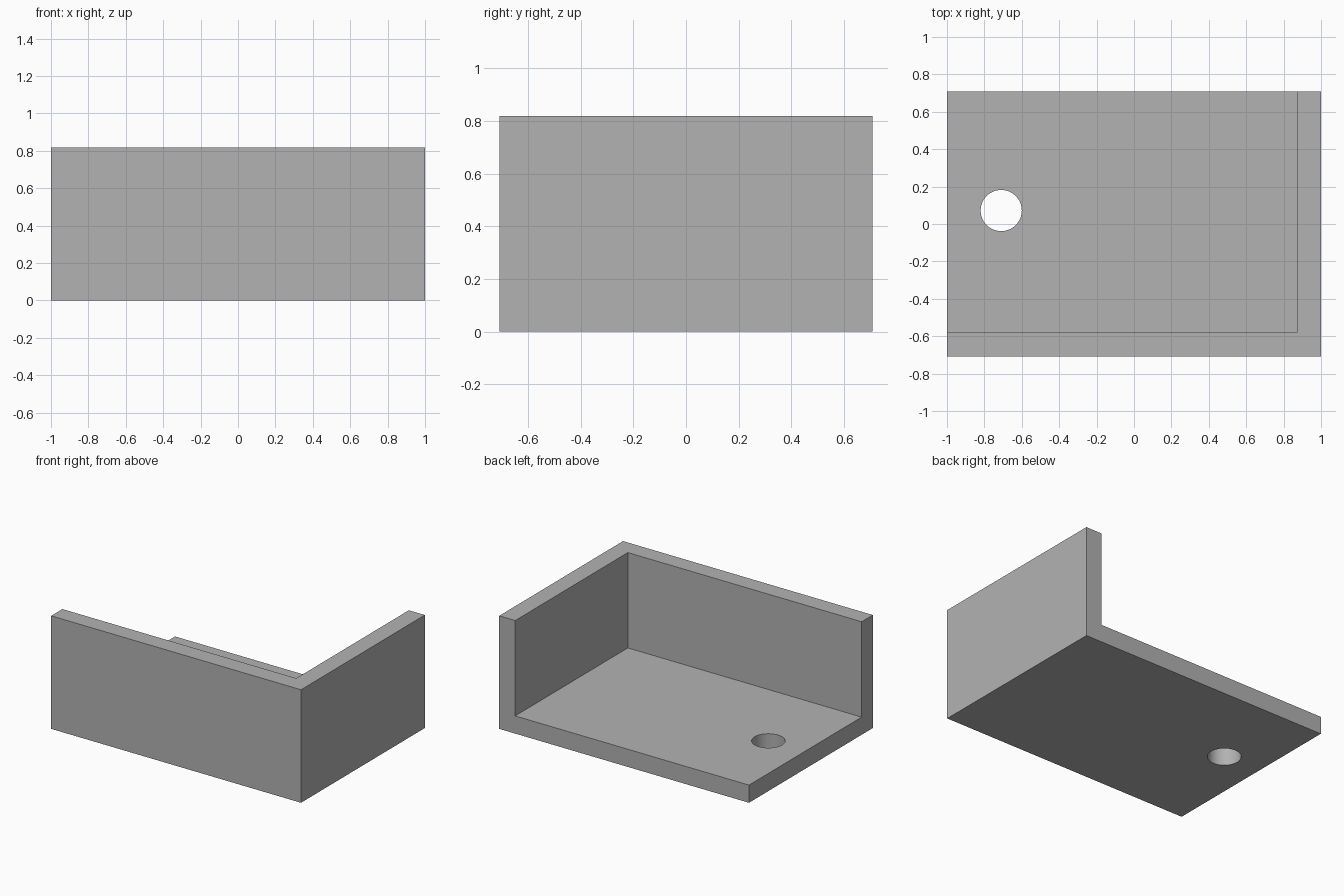
import bpy, math

cube = bpy.data.objects.get("Cube")
if cube:
    bpy.data.objects.remove(cube, do_unlink=True)

# Overall size
HALF_X, HALF_Y, HEIGHT, WALL = 1.0, 0.708, 0.818, 0.128
HOLE_X, HOLE_Y, HOLE_R = -0.71, 0.072, 0.11

grey = bpy.data.materials.new("plain grey")
grey.use_nodes = True
colour = (0.448, 0.448, 0.448, 1)
grey.diffuse_color = colour
grey.node_tree.nodes["Principled BSDF"].inputs["Base Color"].default_value = colour


def box(name, low, high):
    """Axis-aligned box between two corners."""
    centre = [(a + b) / 2 for a, b in zip(low, high)]
    bpy.ops.mesh.primitive_cube_add(size=1, location=centre)
    ob = bpy.context.object
    ob.name = name
    ob.scale = [b - a for a, b in zip(low, high)]
    bpy.ops.object.transform_apply(location=True, rotation=False, scale=True)
    ob.data.materials.append(grey)
    return ob


def cut(target, cutter):
    """Subtract the cutter from the target, then remove it."""
    mod = target.modifiers.new("cut", "BOOLEAN")
    mod.operation = "DIFFERENCE"
    mod.solver = "EXACT"
    mod.object = cutter
    bpy.context.view_layer.objects.active = target
    bpy.ops.object.modifier_apply(modifier=mod.name)
    bpy.data.objects.remove(cutter, do_unlink=True)


# Corner bracket: floor plate with a front wall and a left wall
bracket = box("corner_bracket", (-HALF_X, -HALF_Y, 0), (HALF_X, HALF_Y, HEIGHT))
cut(bracket, box("cavity_cutter", (-2, -HALF_Y + WALL, WALL), (HALF_X - WALL, 2, 2)))

# Round through-hole in the floor
bpy.ops.mesh.primitive_cylinder_add(vertices=64, radius=HOLE_R, depth=1,
                                    location=(HOLE_X, HOLE_Y, 0))
hole = bpy.context.object
hole.name = "hole_cutter"
hole.data.materials.append(grey)
cut(bracket, hole)

# Smooth hole wall, crisp edges elsewhere
bpy.ops.object.select_all(action="DESELECT")
bracket.select_set(True)
bpy.context.view_layer.objects.active = bracket
bpy.ops.object.shade_smooth_by_angle(angle=math.radians(30))
